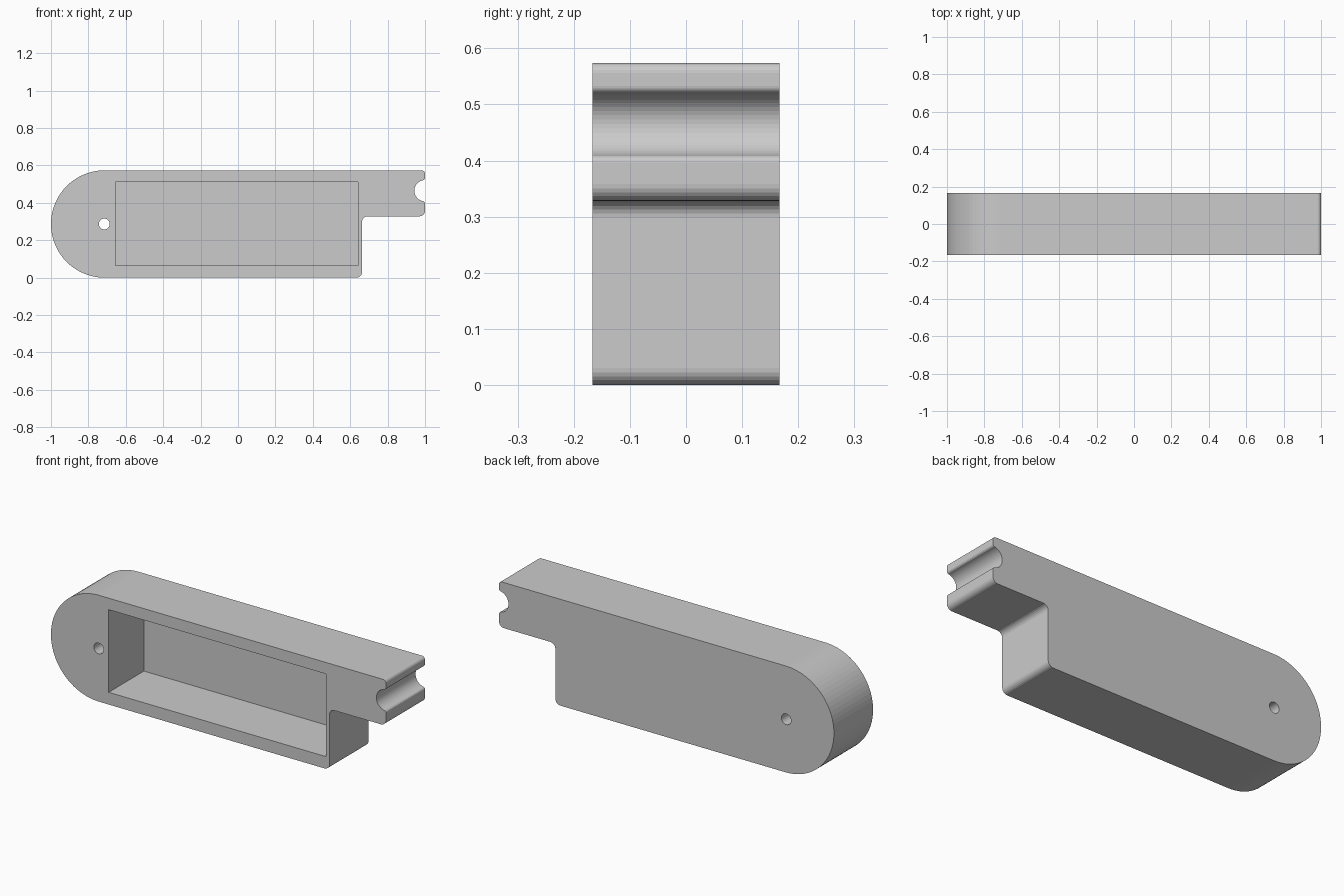
import bpy, bmesh
from math import cos, sin, radians

if "Cube" in bpy.data.objects:
    bpy.data.objects.remove(bpy.data.objects["Cube"])

HALF = 0.167          # half thickness in y
R_END = 0.287         # radius of the round end


def arc(cx, cz, r, a0, a1, n):
    """Points on an arc in the x-z plane, angles in degrees."""
    return [(cx + r * cos(radians(a0 + (a1 - a0) * i / n)),
             cz + r * sin(radians(a0 + (a1 - a0) * i / n))) for i in range(n + 1)]


def extrude_profile(name, pts, y0, y1):
    """Solid made by sweeping an x-z profile from y0 to y1."""
    bm = bmesh.new()
    face = bm.faces.new([bm.verts.new((x, y0, z)) for x, z in pts])
    ext = bmesh.ops.extrude_face_region(bm, geom=[face])
    verts = [v for v in ext["geom"] if isinstance(v, bmesh.types.BMVert)]
    bmesh.ops.translate(bm, vec=(0, y1 - y0, 0), verts=verts)
    bmesh.ops.recalc_face_normals(bm, faces=bm.faces[:])
    mesh = bpy.data.meshes.new(name)
    bm.to_mesh(mesh)
    bm.free()
    ob = bpy.data.objects.new(name, mesh)
    bpy.context.collection.objects.link(ob)
    return ob


def cut(target, cutter):
    """Subtract the cutter, bake the result and remove the cutter."""
    cutter.hide_render = True
    mod = target.modifiers.new("cut", "BOOLEAN")
    mod.operation = "DIFFERENCE"
    mod.solver = "EXACT"
    mod.object = cutter
    bpy.context.view_layer.objects.active = target
    bpy.ops.object.modifier_apply(modifier=mod.name)
    bpy.data.objects.remove(cutter)


# Body outline, counter-clockwise: round end, stepped foot, notched tongue
F = 0.03
outline = (
    arc(-1 + R_END, R_END, R_END, 90, 270, 40)           # round end
    + arc(0.663 - F, F, F, -90, 0, 6)                    # lower right corner
    + arc(0.663 + F, 0.328 - F, F, 180, 90, 6)           # inner step corner
    + arc(1 - F, 0.328 + F, F, -90, 0, 6)                # tongue lower corner
    + arc(0.988, 0.397, 0.012, 0, 60, 3)                 # lower notch lip
    + arc(1, 0.465, 0.057, 262, 98, 20)                  # half-round notch
    + arc(0.988, 0.533, 0.012, -60, 0, 3)                # upper notch lip
    + arc(0.982, 0.556, 0.018, 0, 90, 5)                 # tongue upper corner
)
body = extrude_profile("case_body", outline, -HALF, HALF)

# Rectangular pocket open to the front
pocket = [(-0.655, 0.066), (0.642, 0.066), (0.642, 0.512), (-0.655, 0.512)]
cut(body, extrude_profile("pocket_cutter", pocket, -HALF - 0.1, 0.133))

# Pin hole through the round end
hole = arc(-0.715, R_END, 0.029, 0, 360, 32)[:-1]
cut(body, extrude_profile("pin_hole_cutter", hole, -HALF - 0.1, HALF + 0.1))
